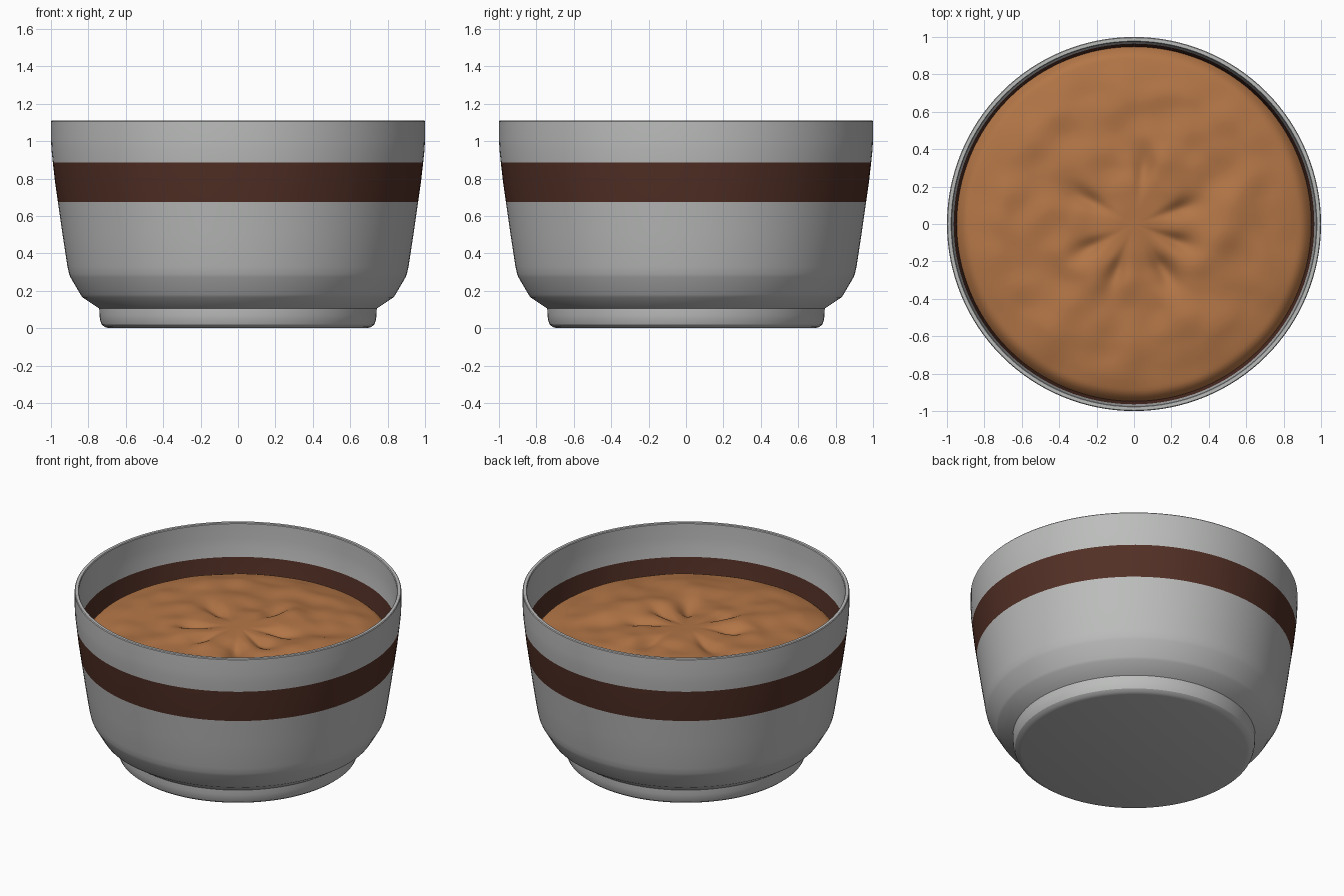
import bpy, bmesh, math
from mathutils import noise, Vector

if "Cube" in bpy.data.objects:
    bpy.data.objects.remove(bpy.data.objects["Cube"])

SEG = 128


def material(name, rgb):
    m = bpy.data.materials.new(name)
    m.diffuse_color = (*rgb, 1.0)
    m.use_nodes = True
    m.node_tree.nodes["Principled BSDF"].inputs["Base Color"].default_value = m.diffuse_color
    return m


grey = material("grey ceramic", (0.50, 0.51, 0.50))
brown = material("dark brown band", (0.085, 0.029, 0.019))
caramel = material("caramel filling", (0.45, 0.18, 0.062))


def lathe(name, profile, mats, height=None, angle=30):
    """Spin (radius, z) points around z; end points with radius 0 become poles."""
    bm = bmesh.new()
    rings = []
    for r, z in profile:
        if r == 0:
            rings.append([bm.verts.new((0, 0, height(0, 0, z) if height else z))])
            continue
        ring = []
        for i in range(SEG):
            a = math.tau * i / SEG
            x, y = r * math.cos(a), r * math.sin(a)
            ring.append(bm.verts.new((x, y, height(x, y, z) if height else z)))
        rings.append(ring)
    for lo, hi in zip(rings, rings[1:]):
        for i in range(SEG):
            j = (i + 1) % SEG
            if len(lo) == 1:
                bm.faces.new((lo[0], hi[j], hi[i]))
            elif len(hi) == 1:
                bm.faces.new((lo[i], lo[j], hi[0]))
            else:
                bm.faces.new((lo[i], lo[j], hi[j], hi[i]))
    me = bpy.data.meshes.new(name)
    bm.to_mesh(me)
    bm.free()
    for m in mats:
        me.materials.append(m)
    ob = bpy.data.objects.new(name, me)
    bpy.context.collection.objects.link(ob)
    bpy.ops.object.select_all(action='DESELECT')
    ob.select_set(True)
    bpy.context.view_layer.objects.active = ob
    bpy.ops.object.shade_smooth_by_angle(angle=math.radians(angle))
    return ob


# Bowl: foot, stepped lower body, flared wall, thin rim and inner wall
BAND_LOW, BAND_HIGH = 0.675, 0.885
wall = [(0.903, 0.29), (0.912, 0.33), (0.938, 0.50), (0.963, BAND_LOW),
        (0.978, 0.78), (0.990, BAND_HIGH), (0.997, 0.95), (1.0, 1.01)]
outer = [(0, 0), (0.690, 0), (0.712, 0.006), (0.729, 0.020), (0.737, 0.042),
         (0.741, 0.07), (0.742, 0.105), (0.832, 0.165), (0.842, 0.18),
         (0.896, 0.272)] + wall + [(1.0, 1.105), (0.996, 1.11)]
T = 0.026
inner = [(1.0 - T + 0.004, 1.11), (1.0 - T, 1.105)] + [(r - T, z) for r, z in reversed(wall)]
inner += [(0.80, 0.17), (0.70, 0.12), (0, 0.12)]
bowl = lathe("bowl", outer + inner, [grey, brown])
for p in bowl.data.polygons:
    p.material_index = int(BAND_LOW < p.center.z < BAND_HIGH)

# Filling: low dome with radial creases round the middle and soft ripples
creases = [(80, 0.32), (152, 0.30), (208, 0.28), (18, 0.27),
           (338, 0.24), (303, 0.30), (250, 0.27)]
R = 0.956


def surface(x, y, z):
    r, a = math.hypot(x, y), math.atan2(y, x)
    fade = min(1, r / 0.25) * min(1, max(0, (0.93 - r) / 0.2))
    h = 0.030 * noise.noise(Vector((x * 3.2, y * 3.2, 4.0)))
    h += 0.014 * noise.noise(Vector((x * 6.5, y * 6.5, 9.0)))
    for deg, rc in creases:
        d = (a - math.radians(deg) + math.pi) % math.tau - math.pi
        h -= 0.035 * math.exp(-(d / 0.16) ** 2 - ((r - rc) / 0.12) ** 2)
    return z + h * fade


def dome(r):
    z = 0.862 - 0.075 * (r / R) ** 4
    t = max(0, (r - 0.89) / (R - 0.89))
    return z - 0.05 * t * t


radii = [R * i / 56 for i in range(56, -1, -1)]
lathe("filling", [(r, dome(r)) for r in radii], [caramel], surface, 60)
